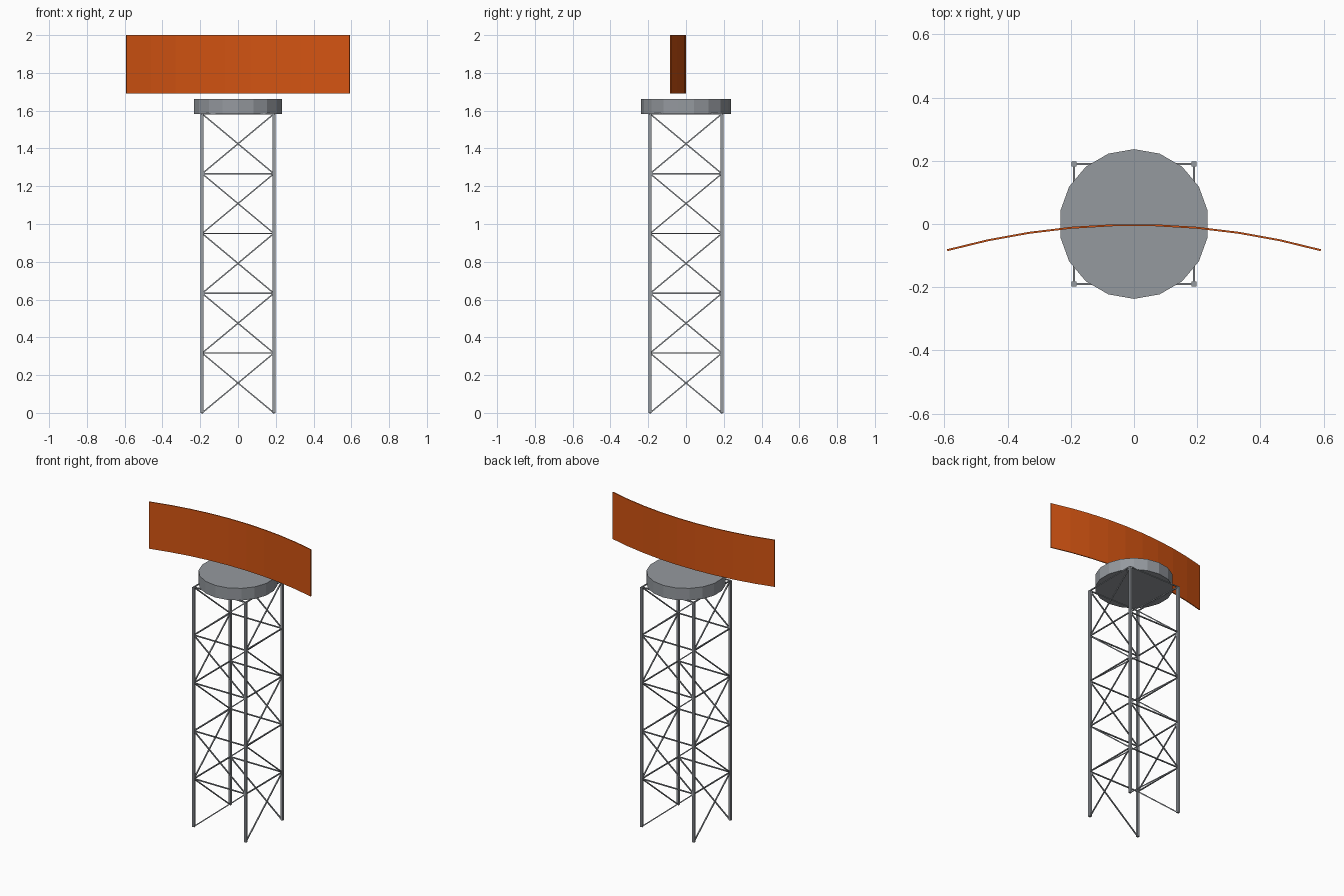
import bpy
import bmesh
import math
from mathutils import Vector, Matrix

cube = bpy.data.objects.get("Cube")
if cube:
    bpy.data.objects.remove(cube, do_unlink=True)

HALF = 0.19          # leg offset from the centre
BAYS = 5
BAY = 0.3166         # height of one bay
TOP = BAYS * BAY


def material(name, rgb):
    mat = bpy.data.materials.new(name)
    mat.use_nodes = True
    mat.diffuse_color = (*rgb, 1)
    mat.node_tree.nodes["Principled BSDF"].inputs["Base Color"].default_value = (*rgb, 1)
    return mat


def finish(bm, name, mat):
    bmesh.ops.recalc_face_normals(bm, faces=bm.faces)
    mesh = bpy.data.meshes.new(name)
    bm.to_mesh(mesh)
    bm.free()
    mesh.materials.append(mat)
    obj = bpy.data.objects.new(name, mesh)
    bpy.context.collection.objects.link(obj)
    return obj


def add_bar(bm, start, end, width):
    """Square bar between two points."""
    axis = end - start
    side = axis.cross(Vector((0, 0, 1)))
    side = side.normalized() if side.length > 1e-6 else Vector((1, 0, 0))
    up = side.cross(axis).normalized()
    turn = Matrix((side, axis.normalized(), up)).transposed().to_4x4()
    scale = Matrix.Diagonal((width, axis.length, width, 1))
    place = Matrix.Translation((start + end) / 2)
    bmesh.ops.create_cube(bm, size=1, matrix=place @ turn @ scale)


steel = material("steel grey", (0.30, 0.32, 0.345))
orange = material("orange", (0.65, 0.088, 0.006))

corners = [Vector((x * HALF, y * HALF, 0))
           for x, y in ((-1, -1), (1, -1), (1, 1), (-1, 1))]


def node(corner, level):
    return corners[corner % 4] + Vector((0, 0, level * BAY))


# Tower legs
bm = bmesh.new()
for c in range(4):
    add_bar(bm, node(c, 0), node(c, BAYS), 0.016)
finish(bm, "tower_legs", steel)

# Horizontal rails at the top of each bay
bm = bmesh.new()
for level in range(1, BAYS + 1):
    for c in range(4):
        add_bar(bm, node(c, level), node(c + 1, level), 0.007)
finish(bm, "horizontal_rails", steel)

# Diagonal braces, zigzagging up each side
bm = bmesh.new()
for level in range(BAYS):
    flip = level % 2
    for c in range(4):
        add_bar(bm, node(c + flip, level), node(c + 1 - flip, level + 1), 0.007)
finish(bm, "diagonal_braces", steel)

# Round platform on the tower
bm = bmesh.new()
bmesh.ops.create_cone(bm, cap_ends=True, segments=18, radius1=0.237, radius2=0.237,
                      depth=0.08, matrix=Matrix.Translation((0, 0, TOP + 0.04)))
finish(bm, "platform", steel)

# Curved panel, an arc bowed to the back
RADIUS, SEGMENTS, THICK = 2.23, 9, 0.006
SPREAD = math.asin(0.592 / RADIUS)
bm = bmesh.new()
rings = []
for i in range(SEGMENTS + 1):
    a = SPREAD * (2 * i / SEGMENTS - 1)
    rings.append([bm.verts.new((r * math.sin(a), r * math.cos(a) - RADIUS, z))
                  for r, z in ((RADIUS, 1.69), (RADIUS, 2.0),
                               (RADIUS - THICK, 2.0), (RADIUS - THICK, 1.69))])
for a, b in zip(rings, rings[1:]):
    for k in range(4):
        bm.faces.new((a[k], a[(k + 1) % 4], b[(k + 1) % 4], b[k]))
bm.faces.new(rings[0])
bm.faces.new(rings[-1])
finish(bm, "curved_panel", orange)
